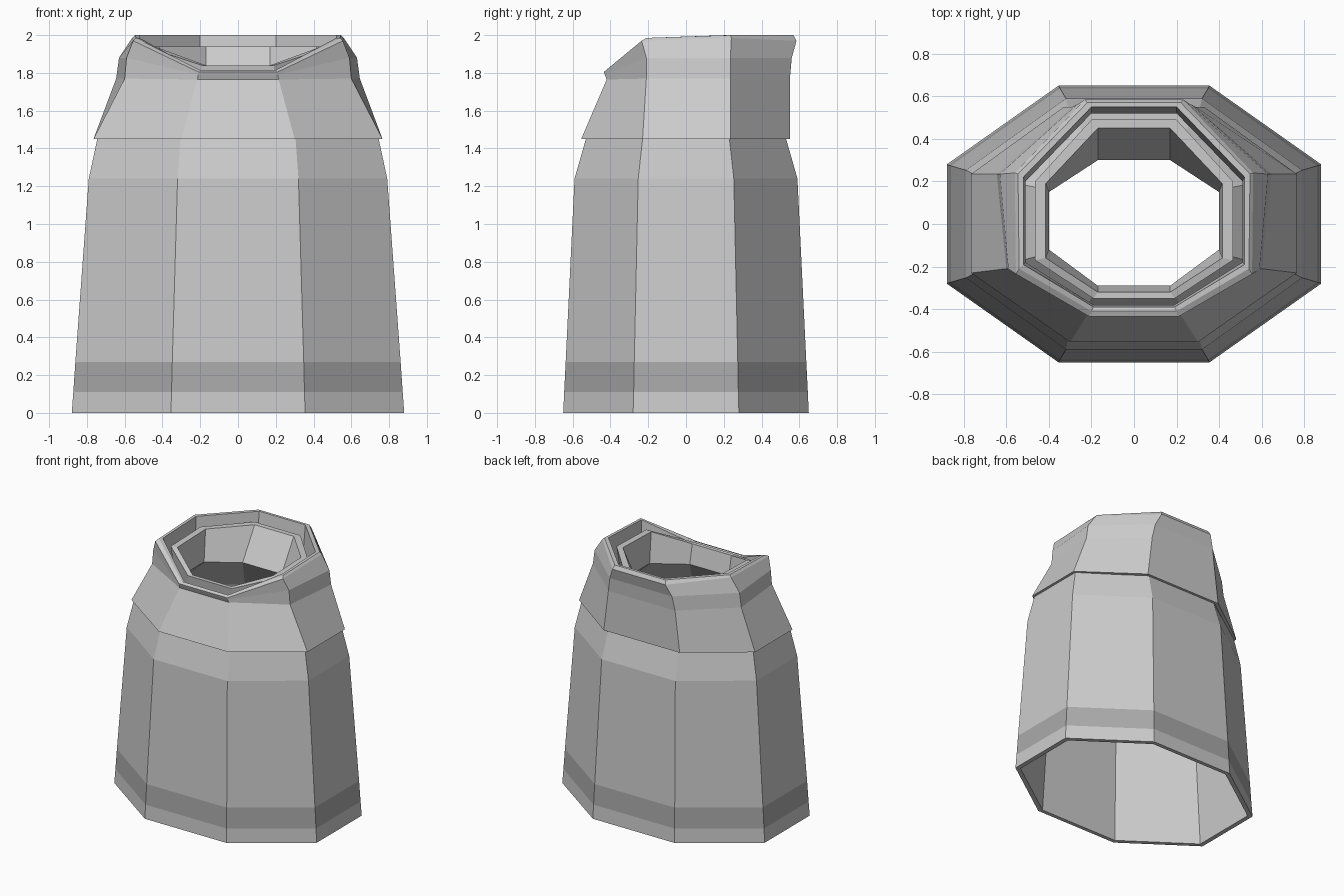
import bpy, bmesh


def ring(front, side_front, side_back, back):
    """Octagonal ring from its four right-hand corners, mirrored to the left."""
    right = [front, side_front, side_back, back]
    return right + [(-x, y, z) for x, y, z in reversed(right)]


def octagon(xw, ys, xf, yw, z):
    """Level, symmetric octagonal ring."""
    return ring((xf, -yw, z), (xw, -ys, z), (xw, ys, z), (xf, yw, z))


def material(name, grey):
    m = bpy.data.materials.new(name)
    m.diffuse_color = (grey, grey, grey, 1)
    return m


def loft_closed(name, rings, mats, band=None):
    """Skin rings in order and join the last to the first, giving a thick shell."""
    bm = bmesh.new()
    loops = [[bm.verts.new(p) for p in r] for r in rings]
    for i, a in enumerate(loops):
        b = loops[(i + 1) % len(loops)]
        for k in range(8):
            j = (k + 1) % 8
            f = bm.faces.new((a[k], a[j], b[j], b[k]))
            f.material_index = 1 if i == band else 0
    bmesh.ops.recalc_face_normals(bm, faces=bm.faces)
    me = bpy.data.meshes.new(name)
    bm.to_mesh(me)
    bm.free()
    for m in mats:
        me.materials.append(m)
    ob = bpy.data.objects.new(name, me)
    bpy.context.collection.objects.link(ob)
    return ob


cloth = material("cloth", 0.6)
trim = material("dark_trim", 0.4)

# Robe: outer wall, flared inner collar, then back down the inside
robe = [
    octagon(0.88, 0.28, 0.355, 0.65, 0),
    octagon(0.872, 0.277, 0.352, 0.645, 0.11),
    octagon(0.861, 0.274, 0.348, 0.637, 0.27),
    octagon(0.79, 0.253, 0.32, 0.59, 1.24),
    octagon(0.745, 0.23, 0.305, 0.53, 1.45),
    ring((0.19, -0.33, 1.70), (0.45, -0.15, 1.72), (0.45, 0.17, 1.72), (0.19, 0.36, 1.72)),
    ring((0.19, -0.35, 1.84), (0.465, -0.17, 1.93), (0.465, 0.20, 1.94), (0.20, 0.49, 1.94)),
    ring((0.17, -0.32, 1.84), (0.415, -0.16, 1.93), (0.415, 0.19, 1.94), (0.17, 0.45, 1.94)),
    ring((0.17, -0.29, 1.69), (0.40, -0.12, 1.70), (0.40, 0.15, 1.70), (0.17, 0.30, 1.70)),
    octagon(0.71, 0.215, 0.29, 0.50, 1.42),
    octagon(0.755, 0.24, 0.305, 0.56, 1.23),
    octagon(0.845, 0.265, 0.34, 0.62, 0),
]
loft_closed("robe_body", robe, [cloth, trim], band=1)

# Shoulder cape with a raised collar that dips at the front
cape = [
    ring((0.30, -0.555, 1.45), (0.765, -0.23, 1.45), (0.765, 0.235, 1.45), (0.33, 0.55, 1.45)),
    ring((0.215, -0.42, 1.765), (0.60, -0.21, 1.77), (0.645, 0.235, 1.77), (0.29, 0.55, 1.77)),
    ring((0.21, -0.43, 1.79), (0.59, -0.21, 1.88), (0.63, 0.235, 1.88), (0.27, 0.56, 1.88)),
    ring((0.21, -0.435, 1.805), (0.555, -0.235, 1.97), (0.56, 0.24, 1.985), (0.23, 0.585, 1.97)),
    ring((0.20, -0.41, 1.815), (0.54, -0.21, 1.985), (0.545, 0.235, 2.0), (0.22, 0.57, 2.0)),
    ring((0.19, -0.39, 1.80), (0.52, -0.19, 1.985), (0.52, 0.22, 2.0), (0.20, 0.55, 2.0)),
    ring((0.19, -0.38, 1.72), (0.51, -0.18, 1.76), (0.51, 0.20, 1.76), (0.20, 0.52, 1.76)),
    ring((0.29, -0.53, 1.45), (0.74, -0.22, 1.45), (0.74, 0.225, 1.45), (0.32, 0.525, 1.45)),
]
loft_closed("shoulder_cape", cape, [cloth])
